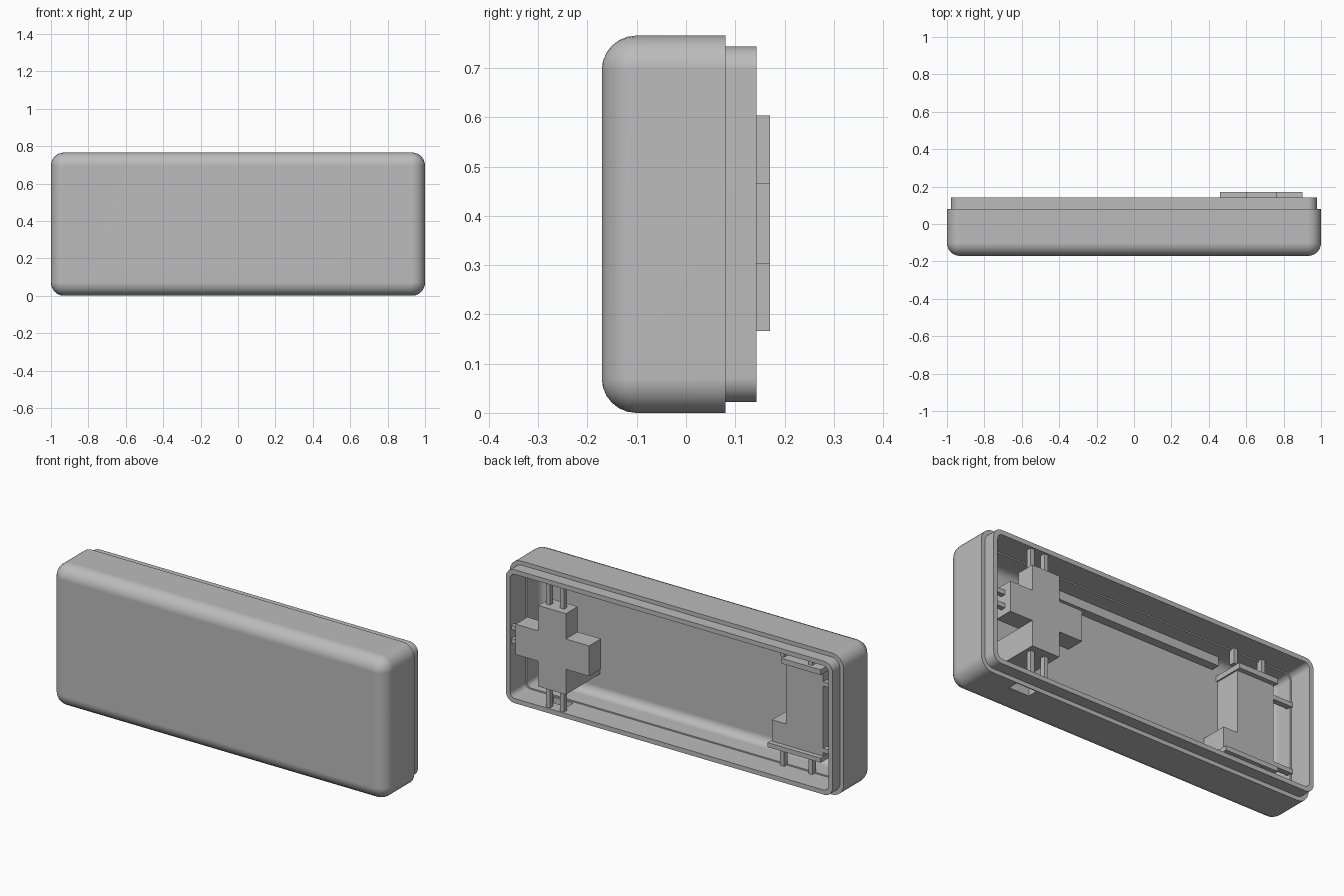
import bpy, bmesh
from math import sin, cos, pi, radians

cube = bpy.data.objects.get("Cube")
if cube:
    bpy.data.objects.remove(cube, do_unlink=True)

grey = bpy.data.materials.new("plain_grey")
grey.use_nodes = True
COLOUR = (0.5, 0.5, 0.5, 1)
grey.diffuse_color = COLOUR
grey.node_tree.nodes["Principled BSDF"].inputs["Base Color"].default_value = COLOUR

MID_Z = 0.383
FLOOR = -0.122
ROOT = FLOOR - 0.01  # parts standing on the floor sink in slightly


def finish(name, bm):
    bmesh.ops.recalc_face_normals(bm, faces=bm.faces)
    mesh = bpy.data.meshes.new(name)
    bm.to_mesh(mesh)
    bm.free()
    mesh.materials.append(grey)
    obj = bpy.data.objects.new(name, mesh)
    bpy.context.collection.objects.link(obj)
    return obj


def box(name, x0, x1, y0, y1, z0, z1):
    bm = bmesh.new()
    bmesh.ops.create_cube(bm, size=1)
    bmesh.ops.scale(bm, vec=(x1 - x0, y1 - y0, z1 - z0), verts=bm.verts)
    bmesh.ops.translate(bm, vec=((x0 + x1) / 2, (y0 + y1) / 2, (z0 + z1) / 2), verts=bm.verts)
    return finish(name, bm)


def ring(bm, inset, y, radius, steps=6):
    """Rounded rectangle loop, inset from the outer outline."""
    hx, hz = 1 - inset - radius, MID_Z - inset - radius
    verts = []
    for k, (sx, sz) in enumerate(((1, 1), (-1, 1), (-1, -1), (1, -1))):
        for s in range(steps + 1):
            a = (k + s / steps) * pi / 2
            verts.append(bm.verts.new((sx * hx + radius * cos(a), y,
                                       MID_Z + sz * hz + radius * sin(a))))
    return verts


def fillet(inset, y, r, steps=6):
    """Quarter round from a wall into a panel facing along y."""
    out = []
    for s in range(steps + 1):
        a = s / steps * pi / 2
        out.append((inset + r * (1 - cos(a)), y - r * sin(a)))
    return out


# Shell: outer skin, stepped rim, inner wall and floor as one loft
FRONT_R = 0.07
INNER_R = 0.045
profile = [(i, y, max(FRONT_R - i, 0.003)) for i, y in reversed(fillet(0, -0.101, FRONT_R))]
profile += [(0, 0.08, 0.07), (0.022, 0.08, 0.05), (0.022, 0.143, 0.05),
            (0.047, 0.143, 0.03), (0.047, 0.01, 0.03), (0.054, 0.01, 0.03)]
profile += [(i, y, max(0.084 - i, 0.003)) for i, y in fillet(0.054, FLOOR + INNER_R, INNER_R)]
bm = bmesh.new()
rings = [ring(bm, *p) for p in profile]
for a, b in zip(rings, rings[1:]):
    for i in range(len(a)):
        j = (i + 1) % len(a)
        bm.faces.new((a[i], a[j], b[j], b[i]))
bm.faces.new(rings[0])
bm.faces.new(rings[-1])
shell = finish("case_shell", bm)

# Slot through the bottom wall
cutter = box("slot_cutter", 0.66, 0.78, 0.02, 0.075, -0.1, 0.12)
cutter.hide_render = True
cutter.hide_viewport = True
cut = shell.modifiers.new("slot", "BOOLEAN")
cut.operation = "DIFFERENCE"
cut.solver = "EXACT"
cut.object = cutter

# Smooth rounds, with the large panels kept flat
bpy.ops.object.select_all(action="DESELECT")
shell.select_set(True)
bpy.context.view_layer.objects.active = shell
bpy.ops.object.shade_smooth_by_angle(angle=radians(30))
flat = shell.modifiers.new("flat_panels", "WEIGHTED_NORMAL")
flat.keep_sharp = True

# Cross plate, with its lower arm standing on the floor
TOP, UNDER = 0.171, 0.07
box("cross_upper_arm", 0.6, 0.765, UNDER, TOP, 0.303, 0.604)
box("cross_lower_arm", 0.6, 0.765, ROOT, TOP, 0.166, 0.303)
box("cross_outer_arm", 0.765, 0.9, UNDER, TOP, 0.303, 0.467)
box("cross_inner_arm", 0.46, 0.6, UNDER, TOP, 0.303, 0.467)

# Thin ribs tying the cross to the walls
RIB = 0.012
for side in (-1, 1):
    x = 0.69 + side * 0.042
    box("cross_upper_rib", x - RIB, x + RIB, 0.107, 0.133, 0.604, 0.725)
    box("cross_lower_rib", x - RIB, x + RIB, 0.107, 0.133, 0.04, 0.166)
    z = 0.385 + side * 0.036
    box("cross_side_rib", 0.9, 0.96, 0.107, 0.133, z - RIB, z + RIB)

# Holder block with a foot and two lips
box("holder_block", -0.835, -0.613, ROOT, 0.022, 0.16, 0.61)
box("holder_foot", -0.613, -0.53, ROOT, 0.022, 0.16, 0.275)
box("holder_upper_lip", -0.84, -0.605, ROOT, 0.048, 0.61, 0.638)
box("holder_lower_lip", -0.84, -0.523, ROOT, 0.048, 0.135, 0.16)

# Ribs tying the holder to the walls
for x in (-0.597, -0.765):
    box("holder_upper_rib", x - RIB, x + RIB, 0, 0.03, 0.638, 0.725)
    box("holder_lower_rib", x - RIB, x + RIB, 0, 0.03, 0.04, 0.135)
for z in (0.19, 0.55):
    box("holder_side_rib", -0.96, -0.835, -0.01, 0.02, z - RIB, z + RIB)

# Long rail along the upper inner wall
box("upper_rail", -0.58, 0.6, ROOT, -0.075, 0.665, 0.725)
